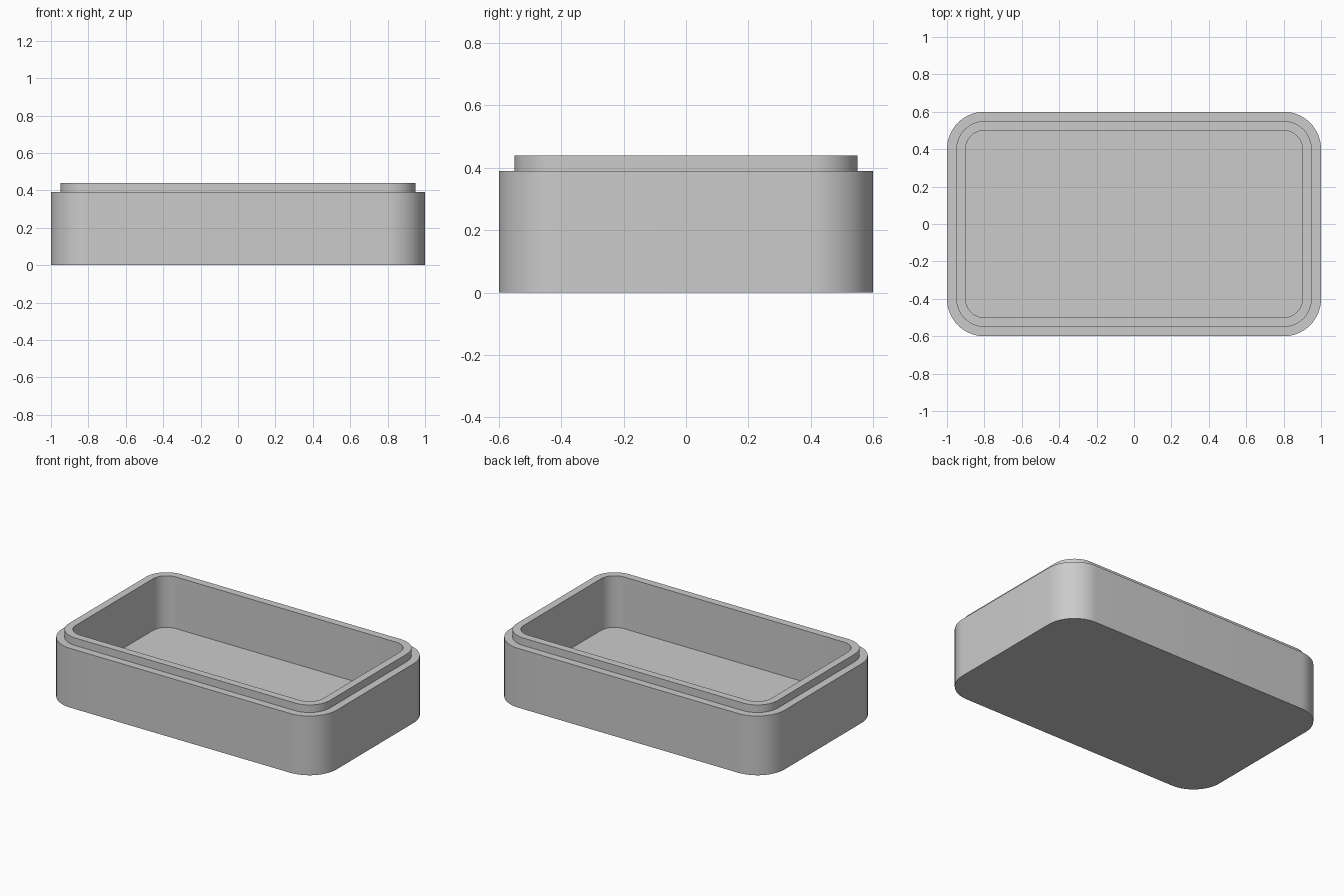
import bpy
import bmesh
from math import cos, sin, pi, radians

CORNER_X, CORNER_Y = 0.8, 0.4   # shared centres of the rounded corners
SEGMENTS = 16                   # facets per corner

# Remove the default cube
cube = bpy.data.objects.get("Cube")
if cube:
    bpy.data.objects.remove(cube, do_unlink=True)

# Single grey plastic
grey = bpy.data.materials.new("plain_grey")
grey.use_nodes = True
colour = (0.6, 0.6, 0.6, 1)
grey.diffuse_color = colour
grey.node_tree.nodes["Principled BSDF"].inputs["Base Color"].default_value = colour


def rounded_ring(bm, radius, z):
    """Rounded rectangle of vertices, counter-clockwise from above."""
    ring = []
    for corner, (sx, sy) in enumerate([(1, 1), (-1, 1), (-1, -1), (1, -1)]):
        for i in range(SEGMENTS + 1):
            a = (corner + i / SEGMENTS) * pi / 2
            ring.append(bm.verts.new((sx * CORNER_X + radius * cos(a),
                                      sy * CORNER_Y + radius * sin(a), z)))
    return ring


# Section of the tray wall: outer wall, ledge, lip, cavity (radius, height)
wall_profile = [
    (0.20, 0.00), (0.20, 0.39),
    (0.15, 0.39), (0.15, 0.44),
    (0.10, 0.44), (0.10, 0.10),
]

bm = bmesh.new()
rings = [rounded_ring(bm, r, z) for r, z in wall_profile]
for low, high in zip(rings, rings[1:]):
    for i in range(len(low)):
        j = (i + 1) % len(low)
        bm.faces.new((low[i], low[j], high[j], high[i]))
bm.faces.new(rings[0][::-1])    # underside
bm.faces.new(rings[-1])         # cavity floor

mesh = bpy.data.meshes.new("box_tray")
bm.to_mesh(mesh)
bm.free()
mesh.materials.append(grey)
tray = bpy.data.objects.new("box_tray", mesh)
bpy.context.collection.objects.link(tray)

# Smooth corners, crisp rims
bpy.ops.object.select_all(action="DESELECT")
tray.select_set(True)
bpy.context.view_layer.objects.active = tray
bpy.ops.object.shade_smooth_by_angle(angle=radians(30))
